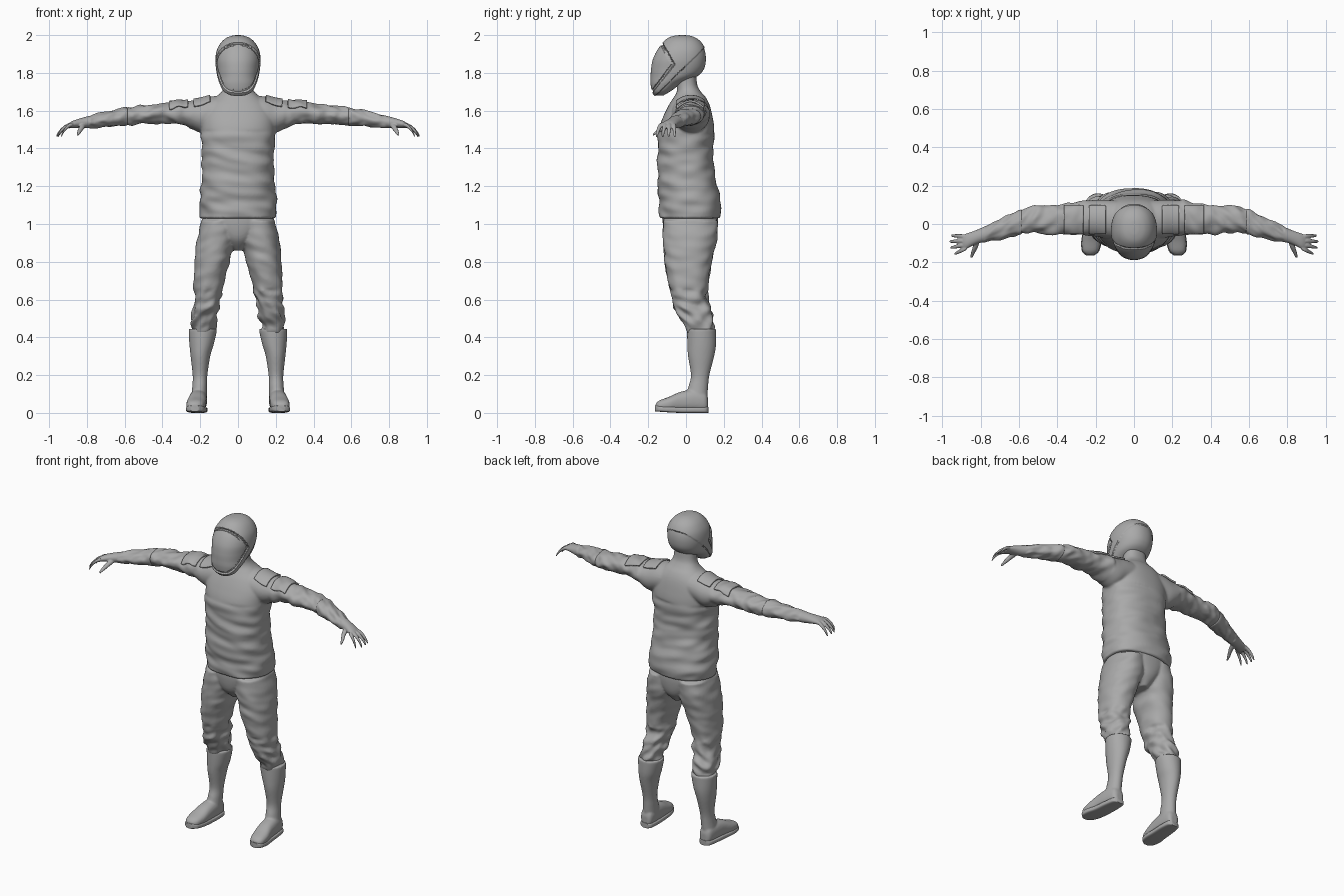
import bpy
import bmesh
import math
from mathutils import Vector, noise

if "Cube" in bpy.data.objects:
    bpy.data.objects.remove(bpy.data.objects["Cube"], do_unlink=True)

grey = bpy.data.materials.new("plain grey")
grey.use_nodes = True
shade = (0.4, 0.4, 0.4, 1)
grey.diffuse_color = shade
grey.node_tree.nodes["Principled BSDF"].inputs["Base Color"].default_value = shade


def catmull(a, b, c, d, u):
    return b + 0.5 * u * (c - a + u * (2 * a - 5 * b + 4 * c - d + u * (3 * (b - c) + d - a)))


def loft(bm, axis, rings, side=1, power=2, fold=None, seg=40, steps=8):
    """Skin smooth cross-sections; a ring is (position, centre, centre, radius, radius)."""
    dense = []
    last = len(rings) - 1
    for i in range(last):
        quad = rings[max(i - 1, 0)], rings[i], rings[i + 1], rings[min(i + 2, last)]
        for k in range(steps):
            dense.append([catmull(*values, k / steps) for values in zip(*quad)])
    dense.append(rings[last])
    rows = []
    for t, ca, cb, ra, rb in dense:
        row = []
        for k in range(seg):
            angle = math.tau * k / seg
            c, s = math.cos(angle), math.sin(angle)
            # Cloth folds run across the length of the part
            grow = 0
            if fold:
                q = Vector((c * 1.3 + side * 5, s * 1.3, t * 22 + c * 0.8))
                grow = fold(t) * noise.noise(q)
            a = ca + (ra + grow) * math.copysign(abs(c) ** (2 / power), c)
            b = cb + (rb + grow) * math.copysign(abs(s) ** (2 / power), s)
            x, y, z = {"x": (t, a, b), "y": (a, t, b), "z": (a, b, t)}[axis]
            row.append(bm.verts.new((x * side, y, z)))
        rows.append(row)
    for low, high in zip(rows, rows[1:]):
        for k in range(seg):
            n = (k + 1) % seg
            bm.faces.new((low[k], low[n], high[n], high[k]))
    bm.faces.new(rows[0][::-1])
    bm.faces.new(rows[-1])


def finish(name, bm, voxel=0, smooth=3):
    bmesh.ops.recalc_face_normals(bm, faces=bm.faces)
    mesh = bpy.data.meshes.new(name)
    bm.to_mesh(mesh)
    bm.free()
    mesh.materials.append(grey)
    obj = bpy.data.objects.new(name, mesh)
    bpy.context.collection.objects.link(obj)
    bpy.ops.object.select_all(action="DESELECT")
    obj.select_set(True)
    bpy.context.view_layer.objects.active = obj
    bpy.ops.object.shade_smooth_by_angle(angle=math.radians(40))
    if voxel:
        blend = obj.modifiers.new("Blend", "REMESH")
        blend.mode = "VOXEL"
        blend.voxel_size = voxel
        blend.use_smooth_shade = True
        relax = obj.modifiers.new("Relax", "SMOOTH")
        relax.iterations = smooth
    return obj


# Jacket: torso, neck and both sleeves blended together
torso = [(1.03, 0, .02, .2, .16), (1.1, 0, .023, .203, .163), (1.2, 0, .01, .198, .158),
         (1.3, 0, 0, .192, .15), (1.4, 0, -.004, .192, .15), (1.5, 0, .003, .197, .147),
         (1.57, 0, .01, .195, .13), (1.63, 0, .017, .165, .108), (1.67, 0, .02, .12, .085),
         (1.7, 0, .015, .087, .064), (1.74, 0, .005, .07, .054), (1.83, 0, 0, .068, .052)]
sleeve = [(.04, .02, 1.6, .1, .085), (.14, .025, 1.585, .1, .09), (.2, .03, 1.572, .095, .088),
          (.27, .03, 1.583, .09, .068), (.35, .025, 1.588, .08, .056), (.45, .023, 1.58, .075, .05),
          (.52, .025, 1.577, .07, .048), (.57, .017, 1.57, .066, .048), (.62, .005, 1.565, .058, .042)]
bm = bmesh.new()
loft(bm, "z", torso, power=2.3, seg=72, fold=lambda t: 0.012 if t < 1.5 else 0)
for side in (1, -1):
    loft(bm, "x", sleeve, side, fold=lambda t: 0.012 if t > 0.25 else 0)
jacket = finish("jacket", bm, 0.007)

# Trousers: hips and two legs, most creased near the knee
hips = [(.86, 0, .03, .03, .08), (.92, 0, .025, .1, .13), (1, 0, .023, .18, .146),
        (1.08, 0, .022, .185, .143)]
leg = [(1.02, .1, .024, .093, .145), (.92, .113, .022, .102, .144), (.85, .129, .016, .097, .132),
       (.8, .136, .012, .093, .126), (.7, .154, .012, .081, .108), (.6, .163, .02, .072, .096),
       (.53, .174, .042, .067, .09), (.47, .184, .066, .064, .077), (.42, .187, .08, .055, .062)]
bm = bmesh.new()
loft(bm, "z", hips, power=2.2, seg=64)
for side in (1, -1):
    loft(bm, "z", leg, side, power=2.2, fold=lambda t: 0.022 if t < 0.66 else 0.007)
finish("trousers", bm, 0.007)

# Boots with separate soles
shaft = [(.445, .187, .083, .073, .076), (.43, .187, .083, .074, .077), (.36, .193, .083, .064, .076),
         (.3, .199, .08, .052, .069), (.2, .201, .075, .039, .049), (.14, .203, .065, .039, .052),
         (.08, .207, .055, .042, .058)]
foot = [(.117, .205, .045, .02, .03), (.1, .207, .058, .038, .052), (.04, .21, .065, .046, .058),
        (-.03, .215, .059, .048, .052), (-.09, .222, .046, .051, .039), (-.14, .227, .038, .042, .028),
        (-.161, .229, .032, .02, .016)]
for label, side in (("left", 1), ("right", -1)):
    bm = bmesh.new()
    loft(bm, "z", shaft, side)
    loft(bm, "y", foot, side, power=2.4)
    finish(label + "_boot", bm, 0.006)
    bm = bmesh.new()
    sole = [(y * 1.02, x, .016 + max(0, -y - .05) * .07, rx * 1.05, .016) for y, x, z, rx, rz in foot]
    loft(bm, "y", sole, side, power=4)
    finish(label + "_sole", bm)

# Gloves: flared cuff, palm, four curled fingers and a thumb
cuff = [(.585, .012, 1.567, .068, .05), (.61, .005, 1.566, .067, .049), (.66, -.014, 1.56, .058, .043),
        (.74, -.04, 1.547, .048, .037), (.8, -.06, 1.538, .038, .031), (.84, -.075, 1.533, .037, .025),
        (.875, -.09, 1.527, .04, .019), (.895, -.096, 1.52, .036, .014)]
thumb = [(-.085, .82, 1.525, .017, .016), (-.12, .828, 1.51, .014, .014),
         (-.15, .84, 1.49, .011, .011), (-.176, .848, 1.472, .006, .006)]
for label, side in (("left", 1), ("right", -1)):
    bm = bmesh.new()
    loft(bm, "x", cuff, side, fold=lambda t: 0.01 if t < 0.78 else 0)
    loft(bm, "y", thumb, side, seg=16)
    for k in range(4):
        y, reach = -.066 - .02 * k, (.078, .088, .082, .062)[k]
        spread = .006 - .012 * k
        finger = [(.875 + reach * f, y + spread * f, 1.527 - drop, r, r)
                  for f, drop, r in ((0, 0, .011), (.35, .008, .0115), (.7, .03, .01),
                                     (.92, .053, .008), (1, .066, .005))]
        loft(bm, "x", finger, side, seg=16)
    finish(label + "_glove", bm, 0.004, 2)

# Helmet with a grooved visor edge and a stepped back shell
profile = [(1.677, -.165, -.12, .04), (1.7, -.182, -.08, .075), (1.74, -.19, -.02, .096),
           (1.78, -.19, .065, .109), (1.82, -.188, .1, .116), (1.87, -.179, .11, .12),
           (1.92, -.156, .104, .112), (1.96, -.125, .083, .09), (1.985, -.095, .053, .062),
           (1.997, -.06, .02, .03), (2, -.025, -.015, .004)]
bm = bmesh.new()
loft(bm, "z", [(z, 0, (f + b) / 2, w, (b - f) / 2) for z, f, b, w in profile],
     power=2.15, seg=160, steps=12)


def ahead(p, start, end):
    """Signed distance of a point from a line seen from the side."""
    dy, dz = end[0] - start[0], end[1] - start[1]
    return ((p.y - start[0]) * dz - (p.z - start[1]) * dy) / math.hypot(dy, dz)


brow, corner, chin = (-.13, 1.955), (-.068, 1.845), (-.178, 1.705)
centre = Vector((0, -.03, 1.85))
for v in bm.verts:
    inside = min(ahead(v.co, brow, corner), ahead(v.co, corner, chin))
    below = ahead(v.co, (.1, 1.935), (-.15, 1.69))
    depth = 0.003 if inside > 0 else 0
    if abs(inside) < 0.006:
        depth = 0.009
    elif below < 0 and inside < 0:
        depth = 0.005
    v.co += (centre - v.co).normalized() * depth
finish("helmet", bm)

# Shoulder pads draped over the sleeves
for label, x0, x1 in (("inner", .145, .235), ("outer", .262, .365)):
    bm = bmesh.new()
    bmesh.ops.create_grid(bm, x_segments=12, y_segments=24, size=0.5)
    for v in bm.verts:
        v.co = ((x0 + x1) / 2 + v.co.x * (x1 - x0), .023 + v.co.y * .14, 1.9)
    pad = finish(label + "_shoulder_pads", bm)
    if pad.data.polygons[0].normal.z < 0:
        pad.data.flip_normals()
    pad.modifiers.new("Pair", "MIRROR")
    drape = pad.modifiers.new("Drape", "SHRINKWRAP")
    drape.target = jacket
    drape.wrap_method = "PROJECT"
    drape.use_project_z = True
    drape.use_positive_direction = False
    drape.use_negative_direction = True
    pad.modifiers.new("Relax", "SMOOTH").iterations = 2
    solid = pad.modifiers.new("Thickness", "SOLIDIFY")
    solid.thickness = 0.01
    solid.offset = 1
